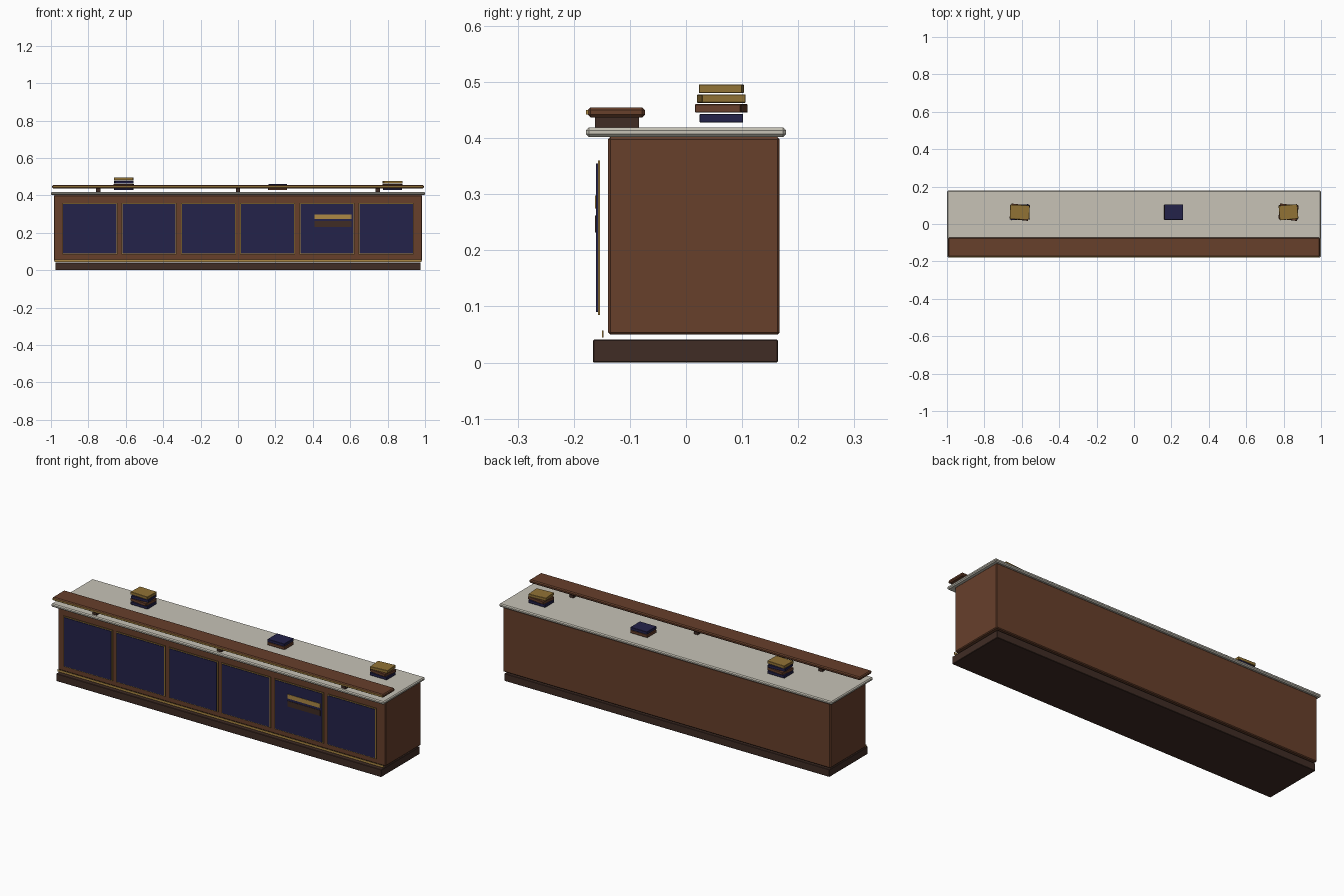
import bpy, math

if "Cube" in bpy.data.objects:
    bpy.data.objects.remove(bpy.data.objects["Cube"])


def mat(name, rgb):
    m = bpy.data.materials.new(name)
    m.diffuse_color = (*rgb, 1)
    m.use_nodes = True
    m.node_tree.nodes["Principled BSDF"].inputs["Base Color"].default_value = m.diffuse_color
    return m


WOOD = mat("walnut", (0.135, 0.050, 0.024))
DARK = mat("dark_wood", (0.050, 0.025, 0.018))
MARBLE = mat("marble", (0.57, 0.545, 0.47))
BLUE = mat("navy", (0.017, 0.016, 0.068))
BRASS = mat("brass", (0.42, 0.25, 0.06))
TAN = mat("ochre_cover", (0.285, 0.17, 0.036))


def box(name, x, y, z, material, bevel=0.0, turn=0.0):
    """Box from (min, max) ranges on each axis, turned about its own z."""
    size = [r[1] - r[0] for r in (x, y, z)]
    bpy.ops.mesh.primitive_cube_add(size=1, location=[sum(r) / 2 for r in (x, y, z)])
    ob = bpy.context.object
    ob.name = name
    ob.scale = size
    bpy.ops.object.transform_apply(location=False, rotation=False, scale=True)
    ob.rotation_euler.z = math.radians(turn)
    ob.data.materials.append(material)
    if bevel:
        b = ob.modifiers.new("bevel", 'BEVEL')
        b.width = bevel
        b.segments = 1
    return ob


# Counter carcass, plinth and slab
box("plinth", (-0.977, 0.977), (-0.166, 0.164), (0, 0.041), DARK, 0.002)
box("counter_body", (-0.984, 0.984), (-0.139, 0.167), (0.05, 0.402), WOOD, 0.004)
box("marble_top", (-1, 1), (-0.178, 0.178), (0.402, 0.419), MARBLE, 0.005)
box("base_trim", (-0.98, 0.98), (-0.150, -0.147), (0.045, 0.057), BRASS)

# Six front panels with brass borders
for i in range(6):
    cx = (i - 2.5) * 0.317
    box("panel_border", (cx - 0.147, cx + 0.147), (-0.157, -0.153), (0.085, 0.36), BRASS)
    box("front_panel", (cx - 0.142, cx + 0.142), (-0.160, -0.157), (0.09, 0.355), BLUE)

# Slot on the fifth panel
box("slot_plate", (0.41, 0.607), (-0.162, -0.159), (0.275, 0.298), BRASS)
box("slot_opening", (0.41, 0.607), (-0.162, -0.159), (0.232, 0.262), DARK)

# Raised front ledge on three blocks
for cx in (-0.748, 0, 0.748):
    box("ledge_block", (cx - 0.012, cx + 0.012), (-0.162, -0.084), (0.419, 0.438), DARK)
box("ledge", (-0.994, 0.994), (-0.175, -0.073), (0.437, 0.455), WOOD, 0.005)
box("ledge_trim", (-0.99, 0.99), (-0.178, -0.174), (0.442, 0.450), BRASS)

# Book stacks: centre x and covers from bottom to top
stacks = [(-0.611, (BLUE, WOOD, BLUE, TAN)),
          (0.212, (WOOD, BLUE)),
          (0.826, (BLUE, WOOD, TAN))]
turns = (0, -7, 5, -2)
sizes = ((0.102, 0.078), (0.100, 0.082), (0.100, 0.078), (0.104, 0.077))
for s, (cx, covers) in enumerate(stacks):
    for k, cover in enumerate(covers):
        w, d = sizes[k]
        z = 0.428 + 0.0175 * k
        turn = 0 if s == 1 else turns[k]
        box("book", (cx - w / 2, cx + w / 2), (0.063 - d / 2, 0.063 + d / 2),
            (z, z + 0.015), cover, 0.001, turn)
